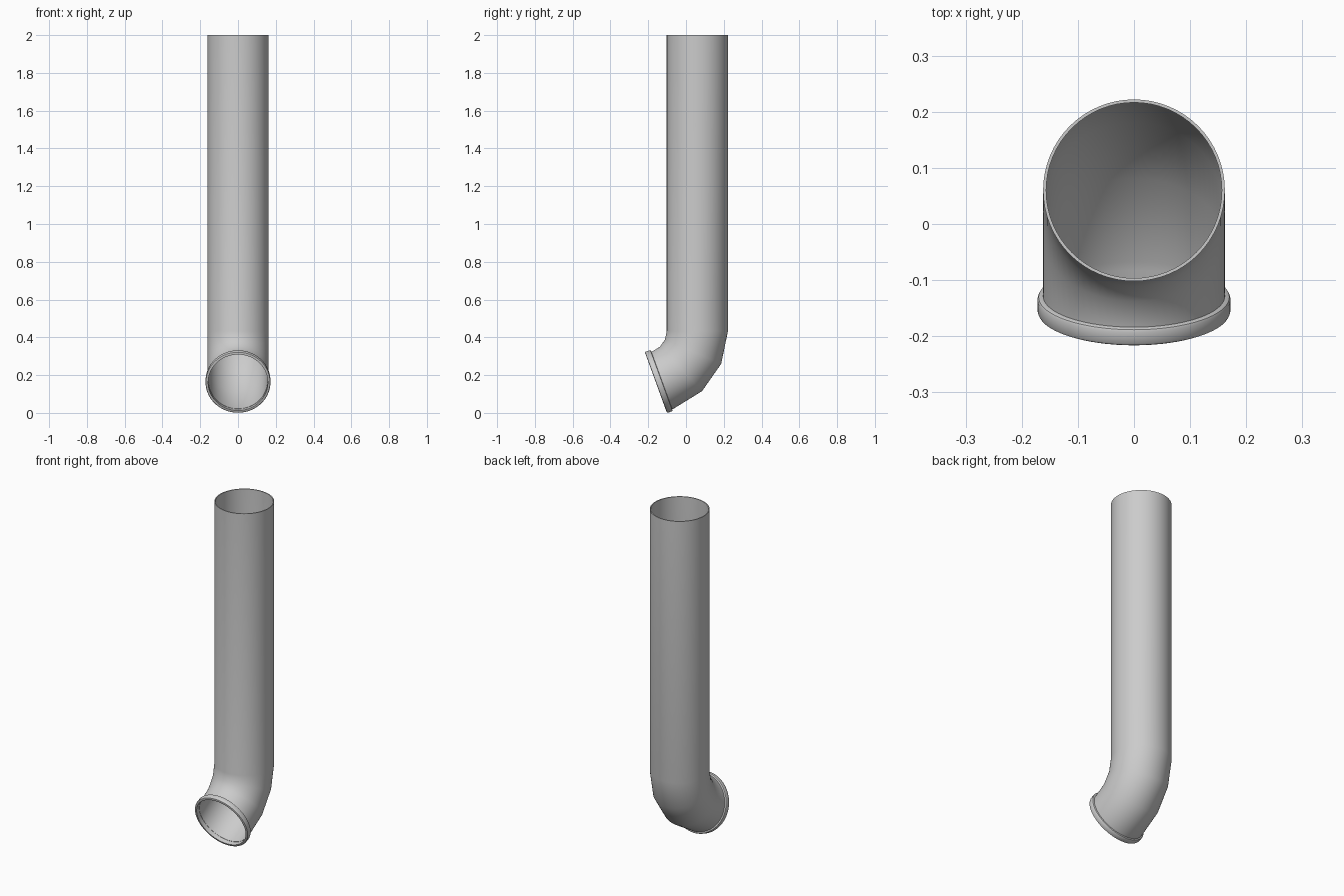
import bpy, bmesh, math
from mathutils import Vector

if "Cube" in bpy.data.objects:
    bpy.data.objects.remove(bpy.data.objects["Cube"])

SIDES = 64
BEND = math.radians(70)      # total turn of the elbow
BEND_R = 0.275               # centreline radius of the elbow
PIPE_Y, BEND_Z = 0.06, 0.433 # where the straight pipe meets the elbow
OUTER, INNER = 0.162, 0.1565


def ring(bm, centre, angle, radius):
    """Circle of vertices across a centreline turned by angle about x."""
    across = Vector((0, math.cos(angle), -math.sin(angle)))
    verts = []
    for i in range(SIDES):
        a = 2 * math.pi * i / SIDES
        p = centre + Vector((radius * math.cos(a), 0, 0)) + across * (radius * math.sin(a))
        verts.append(bm.verts.new(p))
    return verts


def closed_skin(name, rings_spec):
    """Joins a closed loop of rings (centre, angle, radius) into a solid."""
    bm = bmesh.new()
    rings = [ring(bm, *spec) for spec in rings_spec]
    for k, a in enumerate(rings):
        b = rings[(k + 1) % len(rings)]
        for i in range(SIDES):
            j = (i + 1) % SIDES
            bm.faces.new((a[i], a[j], b[j], b[i]))
    bmesh.ops.recalc_face_normals(bm, faces=bm.faces)
    mesh = bpy.data.meshes.new(name)
    bm.to_mesh(mesh)
    bm.free()
    obj = bpy.data.objects.new(name, mesh)
    bpy.context.collection.objects.link(obj)
    bpy.ops.object.select_all(action='DESELECT')
    obj.select_set(True)
    bpy.context.view_layer.objects.active = obj
    bpy.ops.object.shade_smooth_by_angle(angle=math.radians(32))
    return obj


# Centreline: straight pipe, three-segment elbow, short straight end
path = [(Vector((0, PIPE_Y, 2)), 0)]
for k in range(4):
    t = BEND * k / 3
    path.append((Vector((0, PIPE_Y - BEND_R + BEND_R * math.cos(t),
                         BEND_Z - BEND_R * math.sin(t))), t))
axis = Vector((0, -math.sin(BEND), -math.cos(BEND)))
rim_start = path[-1][0] + axis * 0.008
path.append((rim_start + axis * 0.008, BEND))

# Pipe with wall thickness
closed_skin("bent_pipe", [(c, t, OUTER) for c, t in path]
            + [(c, t, INNER) for c, t in reversed(path)])

# Rounded collar around the mouth: (radius, distance along axis)
profile = [(0.158, 0), (0.166, 0), (0.170, 0.002), (0.172, 0.006),
           (0.172, 0.027), (0.170, 0.031), (0.166, 0.033), (0.158, 0.033)]
closed_skin("mouth_collar", [(rim_start + axis * d, BEND, r) for r, d in profile])
